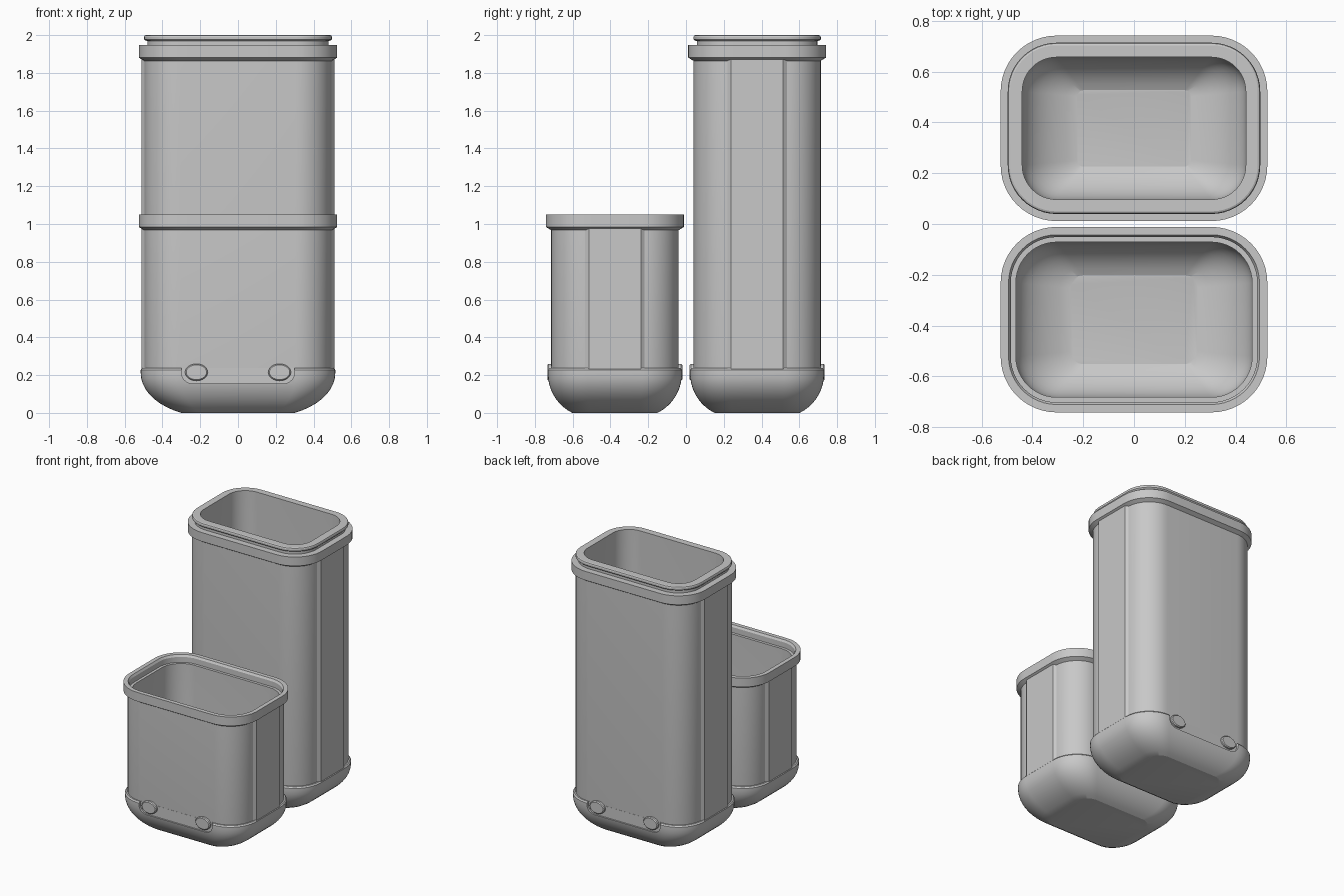
import bpy, bmesh, math
from mathutils import Matrix

if "Cube" in bpy.data.objects:
    bpy.data.objects.remove(bpy.data.objects["Cube"])

grey = bpy.data.materials.new("light_grey")
grey.use_nodes = True
grey.diffuse_color = (0.58, 0.58, 0.58, 1)
grey.node_tree.nodes["Principled BSDF"].inputs["Base Color"].default_value = (0.58, 0.58, 0.58, 1)

HX, HY, R = 0.515, 0.355, 0.21      # half sizes and corner radius of the plan
WALL = 0.018                        # inset of the main wall
A = math.radians(65)                # sweep of the bottom rounding


def finish(bm, name, y=0.0):
    bmesh.ops.recalc_face_normals(bm, faces=bm.faces)
    me = bpy.data.meshes.new(name)
    bm.to_mesh(me)
    bm.free()
    ob = bpy.data.objects.new(name, me)
    ob.location.y = y
    me.materials.append(grey)
    bpy.context.collection.objects.link(ob)
    return ob


def smooth(ob):
    bpy.ops.object.select_all(action='DESELECT')
    ob.select_set(True)
    bpy.context.view_layer.objects.active = ob
    bpy.ops.object.shade_smooth_by_angle(angle=math.radians(20))


def ring(bm, d, z, f=0.0, seg=12):
    """Rounded rectangle inset by d; f shrinks it towards the flat bottom."""
    hx, hy = HX - d - 0.215 * f, HY - d - 0.13 * f
    r = max(R - d - 0.11 * f, 0.02)
    verts = []
    for k, (sx, sy) in enumerate([(1, 1), (-1, 1), (-1, -1), (1, -1)]):
        for i in range(seg + 1):
            a = (k + i / seg) * math.pi / 2
            verts.append(bm.verts.new((sx * (hx - r) + r * math.cos(a),
                                       sy * (hy - r) + r * math.sin(a), z)))
    return verts


def fillet(d, z0, h, n=9):
    """Profile of the rounded bottom, from the flat up to the wall."""
    out = []
    for i in range(n, -1, -1):
        a = A * i / n
        f = (1 - math.cos(a)) / (1 - math.cos(A))
        out.append((d, z0 + h * (1 - math.sin(a) / math.sin(A)), f))
    return out


def loft(name, profile, y):
    bm = bmesh.new()
    rings = [ring(bm, *p) for p in profile]
    n = len(rings[0])
    for lo, hi in zip(rings, rings[1:]):
        for i in range(n):
            j = (i + 1) % n
            bm.faces.new((lo[i], lo[j], hi[j], hi[i]))
    bm.faces.new(rings[0])
    bm.faces.new(rings[-1])
    return finish(bm, name, y)


def prism(name, points, direction, y=0.0):
    bm = bmesh.new()
    face = bm.faces.new([bm.verts.new(p) for p in points])
    geo = bmesh.ops.extrude_face_region(bm, geom=[face])["geom"]
    bmesh.ops.translate(bm, vec=direction,
                        verts=[g for g in geo if isinstance(g, bmesh.types.BMVert)])
    return finish(bm, name, y)


def cut_slot(base, side, y):
    # round-cornered notch in the lip of the base
    r, half, low = 0.06, 0.3, 0.155
    pts = [(half, 0.3), (-half, 0.3)]
    for sx, start in ((-1, math.pi), (1, 1.5 * math.pi)):
        for i in range(7):
            a = start + i / 6 * math.pi / 2
            pts.append((sx * (half - r) + r * math.cos(a), low + r + r * math.sin(a)))
    cutter = prism("slot_cutter", [(x, side * (HY - WALL + 0.001), z) for x, z in pts],
                   (0, side * 0.1, 0), y)
    cutter.hide_render = True
    mod = base.modifiers.new("slot", 'BOOLEAN')
    mod.object, mod.operation, mod.solver = cutter, 'DIFFERENCE', 'EXACT'
    bpy.context.view_layer.objects.active = base
    bpy.ops.object.modifier_apply(modifier=mod.name)
    bpy.data.objects.remove(cutter)


def button(name, x, side, y):
    # oval button with a bevelled face
    bm = bmesh.new()
    bmesh.ops.create_cone(bm, cap_ends=True, segments=32, radius1=1, radius2=1, depth=0.04)
    rim = [e for e in bm.edges if all(v.co.z > 0 for v in e.verts)]
    bmesh.ops.scale(bm, vec=(0.06, 0.045, 1), verts=bm.verts)
    bmesh.ops.bevel(bm, geom=rim, offset=0.006, segments=1, affect='EDGES')
    bm.transform(Matrix.Translation((x, side * (HY - WALL), 0.215))
                 @ Matrix.Rotation(-side * math.pi / 2, 4, 'X'))
    smooth(finish(bm, name, y))


def container(label, y, rim_z, rim_profile, cavity):
    # wall, collar and hollow inside
    profile = fillet(WALL, 0.03, 0.125)
    profile += [(WALL, rim_z - 0.083), (-0.01, rim_z - 0.066), (-0.01, rim_z)]
    profile += rim_profile + fillet(cavity, 0.06, 0.19)[::-1]
    smooth(loft(label + "_body", profile, y))

    # rounded base cup with a chamfered lip
    cup = fillet(0, 0, 0.21) + [(0, 0.228), (0.008, 0.237), (0.03, 0.237)]
    cup += fillet(0.03, 0.04, 0.12)[::-1]
    base = loft(label + "_base", cup, y)
    for side in (-1, 1):
        cut_slot(base, side, y)
        for x in (-0.22, 0.22):
            button(label + "_button", x, side, y)
    smooth(base)

    # raised side panels with sloping edges
    for s in (-1, 1):
        pts = [(0.48, -0.158), (0.496, -0.158), (0.511, -0.137),
               (0.511, 0.137), (0.496, 0.158), (0.48, 0.158)]
        prism(label + "_side_panel", [(s * px, py, 0.225) for px, py in pts],
              (0, 0, rim_z - 0.075 - 0.225), y)


# short container with a recessed socket in its rim
container("short", -0.3765, 1.05,
          [(0.021, 1.05), (0.03, 1.035), (0.03, 0.995), (0.05, 0.995)], 0.05)

# tall container with a grooved neck and bead
container("tall", 0.3765, 1.947,
          [(0.036, 1.947), (0.036, 1.968), (0.024, 1.972), (0.018, 1.978),
           (0.018, 1.99), (0.021, 1.997), (0.028, 2.0), (0.075, 2.0)], 0.075)
